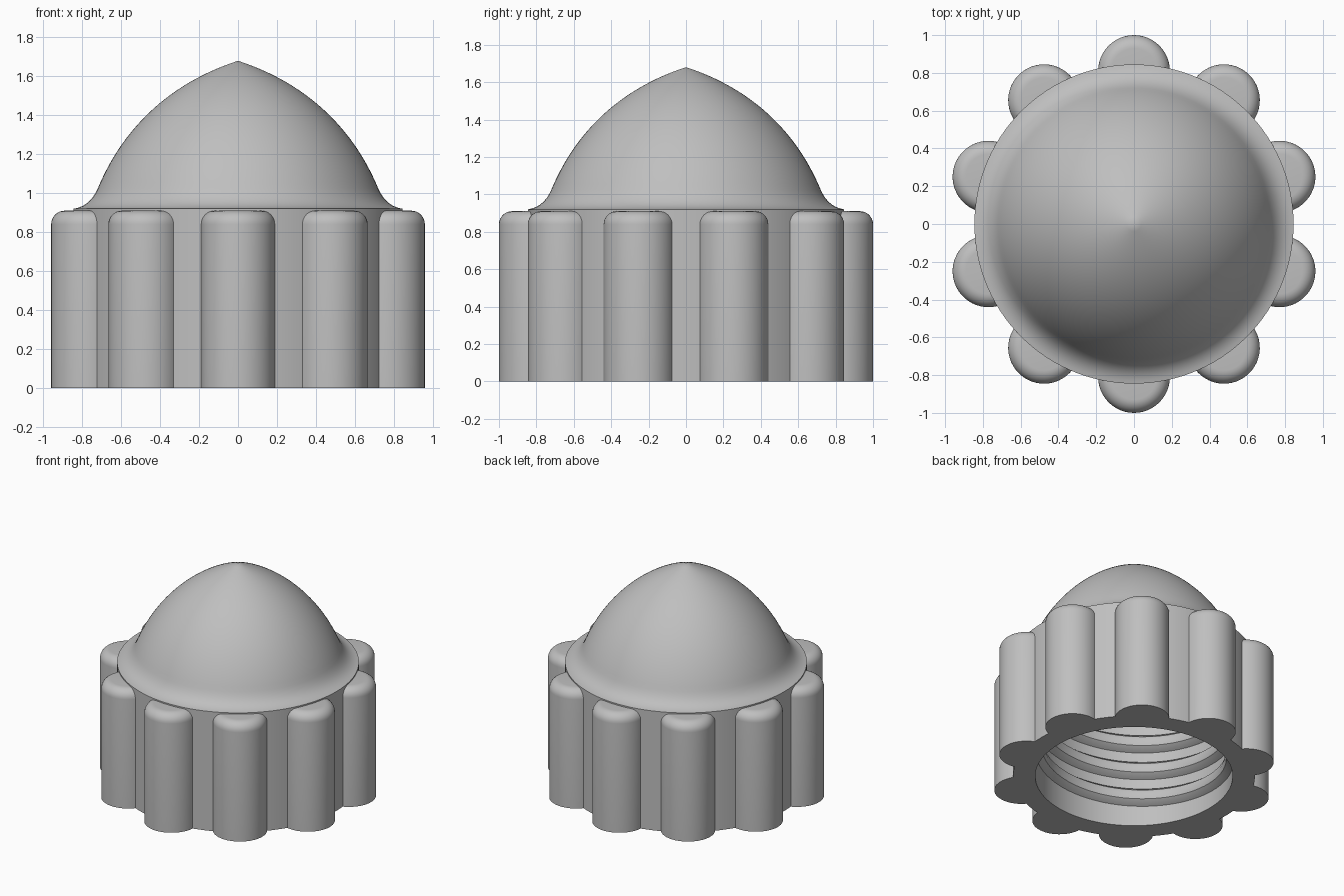
import bpy, bmesh
from math import sin, cos, pi, radians
from mathutils import Vector, Matrix

cube = bpy.data.objects.get("Cube")
if cube:
    bpy.data.objects.remove(cube, do_unlink=True)

grey = bpy.data.materials.new("plain grey")
grey.use_nodes = True
COLOUR = (0.52, 0.52, 0.52, 1)
grey.diffuse_color = COLOUR
grey.node_tree.nodes["Principled BSDF"].inputs["Base Color"].default_value = COLOUR


def finish(name, bm, angle=35):
    bmesh.ops.remove_doubles(bm, verts=bm.verts, dist=1e-5)
    bmesh.ops.recalc_face_normals(bm, faces=bm.faces)
    mesh = bpy.data.meshes.new(name)
    bm.to_mesh(mesh)
    bm.free()
    mesh.materials.append(grey)
    obj = bpy.data.objects.new(name, mesh)
    bpy.context.collection.objects.link(obj)
    bpy.ops.object.select_all(action='DESELECT')
    obj.select_set(True)
    bpy.context.view_layer.objects.active = obj
    bpy.ops.object.shade_smooth_by_angle(angle=radians(angle))
    return obj


def lathe(profile, steps):
    """Revolve (radius, height) points around z."""
    bm = bmesh.new()
    verts = [bm.verts.new((r, 0, z)) for r, z in profile]
    edges = [bm.edges.new(pair) for pair in zip(verts, verts[1:])]
    bmesh.ops.spin(bm, geom=verts + edges, cent=(0, 0, 0), axis=(0, 0, 1),
                   angle=2 * pi, steps=steps, use_merge=True)
    return bm


def bezier(a, b, c, d, n):
    pts = []
    for i in range(n + 1):
        t = i / n
        s = 1 - t
        pts.append(tuple(s**3 * a[k] + 3 * s * s * t * b[k] + 3 * s * t * t * c[k] + t**3 * d[k]
                         for k in (0, 1)))
    return pts


BODY, BORE, TOP = 0.845, 0.69, 0.92

# Hollow collar with a flared brim and pointed dome
flare = bezier((BODY, TOP), (0.78, 0.93), (0.745, 0.97), (0.72, 1.025), 10)
dome = bezier((0.72, 1.025), (0.60, 1.315), (0.37, 1.56), (0, 1.68), 28)
finish("domed_cap", lathe([(0, TOP - 0.02), (BORE, TOP - 0.02), (BORE, 0), (BODY, 0)]
                          + flare + dome[1:], 120))

# Ten rounded grip lobes, trimmed so they stay inside the collar wall
LOBE, FILLET, LOBE_TOP = 0.19, 0.07, 0.91
corner = [(LOBE - FILLET + FILLET * cos(a), LOBE_TOP - FILLET + FILLET * sin(a))
          for a in (i * pi / 16 for i in range(9))]
for i in range(10):
    bm = lathe([(0, 0), (LOBE, 0)] + corner + [(0, LOBE_TOP)], 48)
    bmesh.ops.translate(bm, verts=bm.verts, vec=(1 - LOBE, 0, 0))
    bmesh.ops.bisect_plane(bm, geom=bm.verts[:] + bm.edges[:] + bm.faces[:],
                           plane_co=(0.75, 0, 0), plane_no=(-1, 0, 0), clear_outer=True)
    bmesh.ops.rotate(bm, verts=bm.verts, cent=(0, 0, 0),
                     matrix=Matrix.Rotation(radians(18 + 36 * i), 3, 'Z'))
    finish(f"grip_lobe_{i + 1}", bm)

# Helical inner thread with a rounded crest
PITCH, TURNS, START, STEPS = 0.215, 3.4, 0.09, 72
section = [(BORE + 0.02, -0.075), (BORE, -0.07), (0.645, -0.035), (0.635, 0),
           (0.645, 0.035), (BORE, 0.07), (BORE + 0.02, 0.075)]
bm = bmesh.new()
previous = None
for i in range(int(TURNS * STEPS) + 1):
    a = 2 * pi * i / STEPS
    z0 = START + PITCH * i / STEPS
    ring = [bm.verts.new((r * cos(a), r * sin(a), z0 + z)) for r, z in section]
    if previous:
        for k in range(len(ring)):
            n = (k + 1) % len(ring)
            bm.faces.new((previous[k], previous[n], ring[n], ring[k]))
    else:
        bm.faces.new(ring)
    previous = ring
bm.faces.new(previous)
finish("inner_thread", bm)
